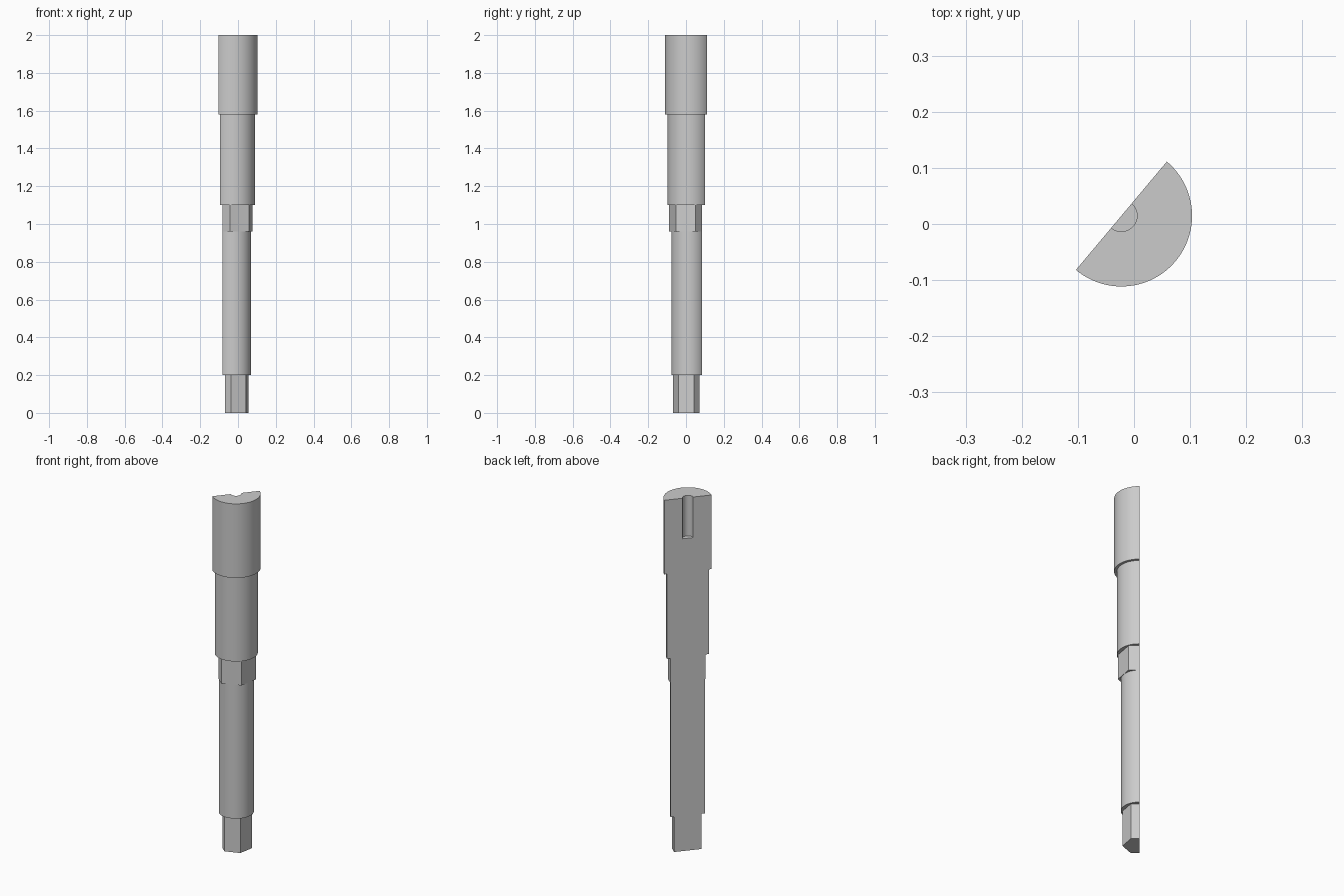
import bpy
import bmesh
from math import radians, cos, sin, pi

if "Cube" in bpy.data.objects:
    bpy.data.objects.remove(bpy.data.objects["Cube"], do_unlink=True)

steel = bpy.data.materials.new("steel_grey")
steel.use_nodes = True
GREY = (0.6, 0.6, 0.6, 1)
steel.diffuse_color = GREY
steel.node_tree.nodes["Principled BSDF"].inputs["Base Color"].default_value = GREY

STEPS = 72                      # segments around the half turn
START = radians(-130)           # the lengthwise cut runs from here to START + 180
CX, CY = -0.0225, 0.0147        # shaft axis


def ring(bm, z, r, hexagonal=False):
    """Half ring; for a hexagon r is the distance to the flats."""
    verts = []
    for i in range(STEPS + 1):
        turn = pi * i / STEPS
        d = r / cos((turn + pi / 6) % (pi / 3) - pi / 6) if hexagonal else r
        verts.append(bm.verts.new((CX + d * cos(START + turn),
                                   CY + d * sin(START + turn), z)))
    return verts


# Outer sections from bottom to top: z start, z end, radius, hexagonal
sections = [
    (0.0, 0.2, 0.073, True),        # hex drive end
    (0.2, 0.96, 0.092, False),      # long shank
    (0.96, 1.1, 0.0927, True),      # hex collar
    (1.1, 1.58, 0.112, False),      # neck
    (1.58, 2.0, 0.126, False),      # head
]

bm = bmesh.new()
rings = []
for z0, z1, r, hexagonal in sections:
    rings += [ring(bm, z0, r, hexagonal), ring(bm, z1, r, hexagonal)]

# Blind hole in the head
rings += [ring(bm, 2.0, 0.028), ring(bm, 1.77, 0.028)]

for low, high in zip(rings, rings[1:]):
    for i in range(STEPS):
        bm.faces.new((low[i], low[i + 1], high[i + 1], high[i]))

# End cap, hole floor and the flat lengthwise cut
bm.faces.new(rings[0])
bm.faces.new(rings[-1])
bmesh.ops.contextual_create(bm, geom=[e for e in bm.edges if e.is_boundary])

# Merge the coplanar strips into clean flat faces
bmesh.ops.dissolve_limit(bm, angle_limit=radians(0.5), verts=bm.verts, edges=bm.edges)
bmesh.ops.recalc_face_normals(bm, faces=bm.faces)

mesh = bpy.data.meshes.new("half_shaft")
bm.to_mesh(mesh)
bm.free()
mesh.materials.append(steel)
shaft = bpy.data.objects.new("half_shaft", mesh)
bpy.context.collection.objects.link(shaft)

bpy.context.view_layer.objects.active = shaft
shaft.select_set(True)
bpy.ops.object.shade_smooth_by_angle(angle=radians(30))
